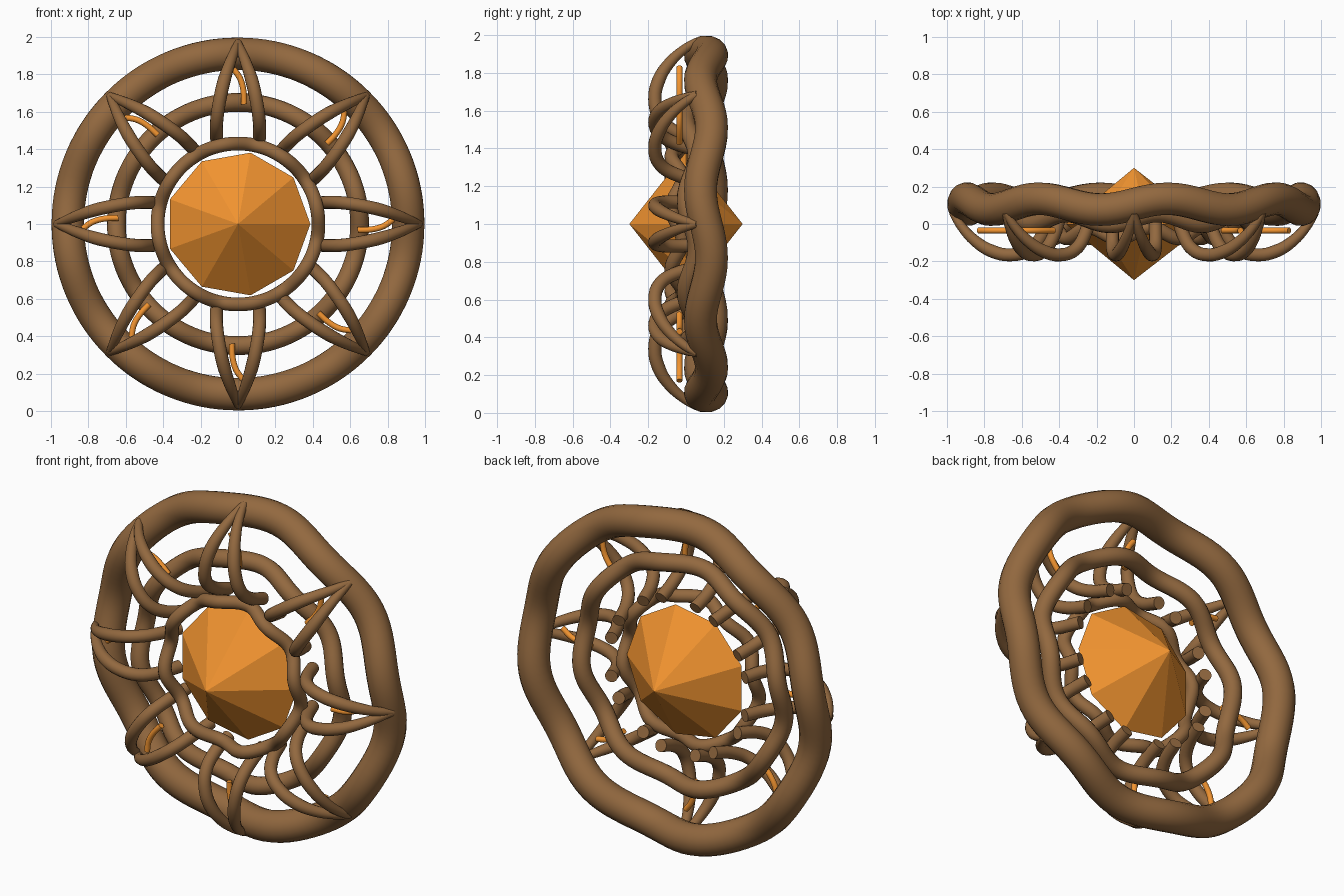
import bpy, bmesh
from math import sin, cos, pi

if "Cube" in bpy.data.objects:
    bpy.data.objects.remove(bpy.data.objects["Cube"])


def material(name, color):
    m = bpy.data.materials.new(name)
    m.diffuse_color = (*color, 1)
    m.use_nodes = True
    m.node_tree.nodes["Principled BSDF"].inputs["Base Color"].default_value = m.diffuse_color
    return m


WOOD = material("brown_wood", (0.29, 0.14, 0.05))
AMBER = material("amber", (0.9, 0.3, 0.03))


def tube(name, paths, radius, mat, cyclic=False, taper=(1, 1)):
    """Round smooth tubes along one or more point paths."""
    cu = bpy.data.curves.new(name, 'CURVE')
    cu.dimensions = '3D'
    cu.bevel_depth = radius
    cu.bevel_resolution = 6
    cu.resolution_u = 2 if cyclic else 4
    cu.use_fill_caps = True
    for pts in paths:
        sp = cu.splines.new('BEZIER')
        sp.bezier_points.add(len(pts) - 1)
        sp.use_cyclic_u = cyclic
        for i, (bp, p) in enumerate(zip(sp.bezier_points, pts)):
            bp.co = p
            bp.handle_left_type = bp.handle_right_type = 'AUTO'
            f = min(1, i / (len(pts) - 1) * 2.5)
            bp.radius = taper[0] + (taper[1] - taper[0]) * f
    cu.materials.append(mat)
    ob = bpy.data.objects.new(name, cu)
    bpy.context.collection.objects.link(ob)
    bpy.ops.object.select_all(action='DESELECT')
    ob.select_set(True)
    bpy.context.view_layer.objects.active = ob
    bpy.ops.object.convert(target='MESH')
    bpy.ops.object.shade_smooth_by_angle(angle=0.8)


def polar(r, t, y, a):
    """Radial, tangential and depth offsets at angle a around the hub."""
    return (r * cos(a) - t * sin(a), y, 1 + r * sin(a) + t * cos(a))


# Three wavy rings, stepping forward towards the centre
for name, R, r, y in (("outer_ring", 0.91, 0.088, 0.106),
                      ("middle_ring", 0.65, 0.05, 0.03),
                      ("inner_ring", 0.43, 0.037, -0.048)):
    ring = []
    for i in range(64):
        a = 2 * pi * i / 64
        ring.append(polar(R, 0, y - 0.029 * sin(8 * a), a))
    tube(name, [ring], r, WOOD, cyclic=True)

# Eight arched petals of two tapering stems, each with a small tendril
PETAL = [(.97, 0, .06), (.925, .018, -.01), (.85, .047, -.09), (.76, .076, -.145),
         (.66, .098, -.165), (.56, .113, -.138), (.49, .116, -.06), (.435, .112, .075)]
TENDRIL = [(.83, .025), (.78, -.01), (.72, -.028), (.64, -.033)]
for k in range(8):
    a = k * pi / 4
    sides = [[polar(r, s * t, y, a) for r, t, y in PETAL] for s in (1, -1)]
    tube(f"petal_{k + 1}", sides, 0.035, WOOD, taper=(0.55, 1))
    tube(f"tendril_{k + 1}", [[polar(r, t, -.035, a) for r, t in TENDRIL]],
         0.016, AMBER)

# Faceted nine-sided gem, pointed front and back
bm = bmesh.new()
rim = [bm.verts.new(polar(0.387, 0, 0, 2 * pi * i / 9)) for i in range(9)]
for y in (-0.3, 0.3):
    apex = bm.verts.new((0, y, 1))
    for i in range(9):
        bm.faces.new((rim[i], rim[(i + 1) % 9], apex))
bmesh.ops.recalc_face_normals(bm, faces=bm.faces)
me = bpy.data.meshes.new("gem")
bm.to_mesh(me)
bm.free()
me.materials.append(AMBER)
bpy.context.collection.objects.link(bpy.data.objects.new("gem", me))
